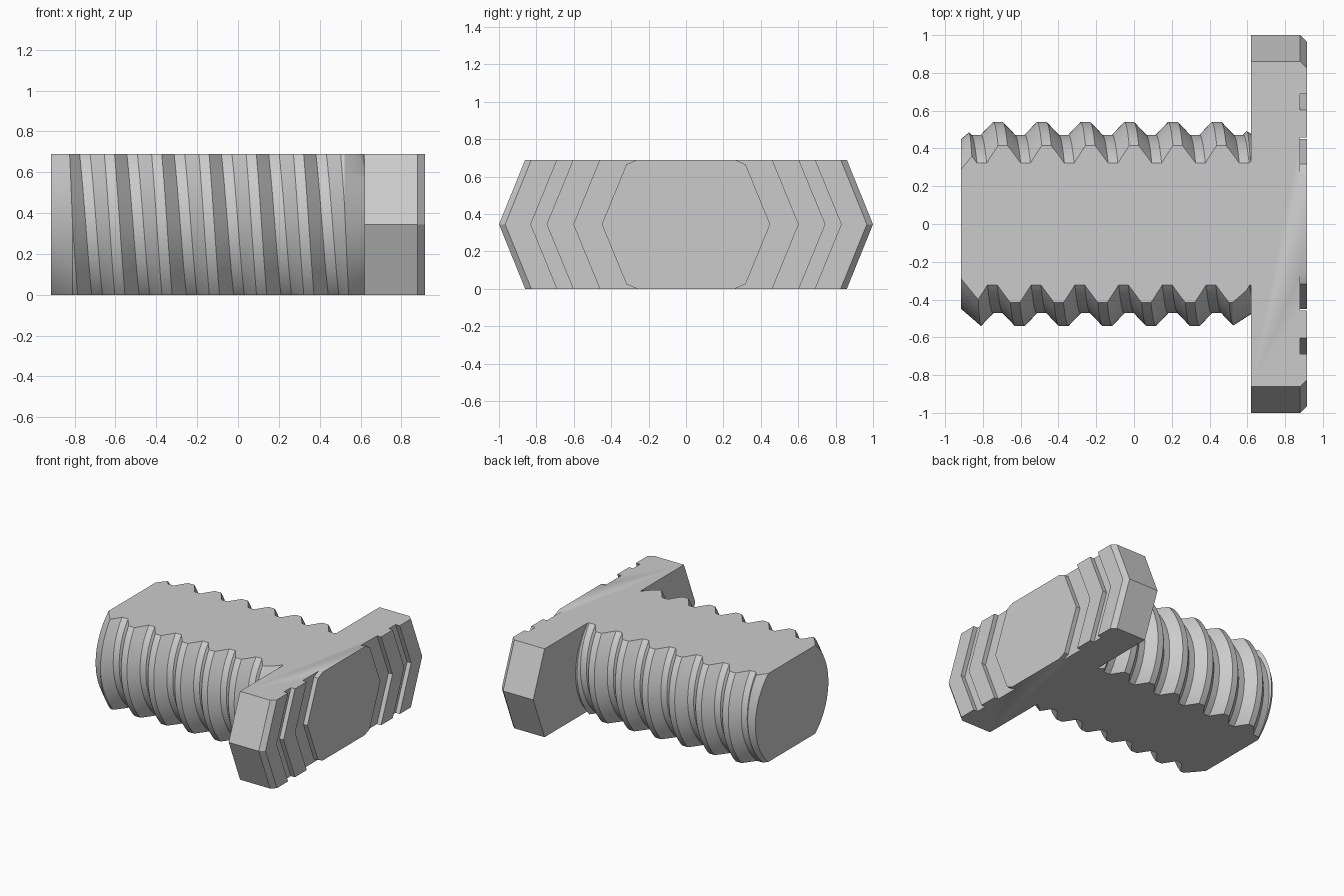
import bpy, bmesh, math
from mathutils import Vector

cube = bpy.data.objects.get("Cube")
if cube:
    bpy.data.objects.remove(cube, do_unlink=True)

H = 0.69                  # height between the two flats
MID = H / 2
X0, X1, XF = -0.915, 0.62, 0.88   # shaft tip, back of head, groove floor
END = 0.915               # outer face of head
PITCH, ROOT, CREST = 0.2315, 0.472, 0.54

grey = bpy.data.materials.new("light grey")
grey.use_nodes = True
COLOUR = (0.6, 0.6, 0.6, 1)
grey.diffuse_color = COLOUR
grey.node_tree.nodes["Principled BSDF"].inputs["Base Color"].default_value = COLOUR


def to_object(bm, name):
    bmesh.ops.recalc_face_normals(bm, faces=bm.faces[:])
    mesh = bpy.data.meshes.new(name)
    bm.to_mesh(mesh)
    bm.free()
    mesh.materials.append(grey)
    obj = bpy.data.objects.new(name, mesh)
    bpy.context.collection.objects.link(obj)
    return obj


def loft(rings, name):
    """Solid skinned through closed rings of equal point count."""
    bm = bmesh.new()
    rows = [[bm.verts.new(p) for p in ring] for ring in rings]
    n = len(rows[0])
    for a, b in zip(rows, rows[1:]):
        for i in range(n):
            bm.faces.new((a[i], a[(i + 1) % n], b[(i + 1) % n], b[i]))
    bm.faces.new(rows[0])
    bm.faces.new(rows[-1])
    return to_object(bm, name)


def boolean(obj, cutter, operation):
    mod = obj.modifiers.new(operation, 'BOOLEAN')
    mod.operation, mod.object, mod.solver = operation, cutter, 'EXACT'
    cutter.hide_render = True
    bpy.ops.object.select_all(action='DESELECT')
    bpy.context.view_layer.objects.active = obj
    obj.select_set(True)
    bpy.ops.object.modifier_apply(modifier=mod.name)
    bpy.data.objects.remove(cutter, do_unlink=True)


def circle(x, r, n=96):
    return [(x, r * math.cos(t), MID + r * math.sin(t))
            for t in (2 * math.pi * k / n for k in range(n))]


# Helical thread: trapezoid profile swept around the x axis
def helix(n=96, turns=10):
    profile = [(-0.025, CREST), (0.025, CREST), (0.09, ROOT), (PITCH - 0.09, ROOT)]
    rows = [(-0.72 - 2 * PITCH + k * PITCH + dx, r)
            for k in range(turns) for dx, r in profile]
    bm = bmesh.new()
    grid = []
    for j in range(n):
        t = 2 * math.pi * j / n
        grid.append([bm.verts.new((x + PITCH * j / n, r * math.cos(t), MID + r * math.sin(t)))
                     for x, r in rows])
    for j in range(n):
        nxt, shift = (j + 1) % n, 4 if j == n - 1 else 0
        for i in range(len(rows) - 1 - shift):
            bm.faces.new((grid[j][i], grid[j][i + 1],
                          grid[nxt][i + 1 + shift], grid[nxt][i + shift]))
    # close both ends with fans to the axis
    open_edges = [e for e in bm.edges if e.is_boundary]
    tips = {s: bm.verts.new((s * 1.8, 0, MID)) for s in (-1, 1)}
    for e in open_edges:
        a, b = e.verts
        bm.faces.new((a, b, tips[-1 if a.co.x < 0 else 1]))
    return to_object(bm, "threaded_shaft")


# Envelope: chamfered tip, thread run-out, flat top and bottom
def envelope():
    bm = bmesh.new()
    for x, r in ((X0, 0.45), (-0.787, 0.56), (0.49, 0.56), (X1, 0.477)):
        for p in circle(x, r):
            bm.verts.new(p)
    bmesh.ops.convex_hull(bm, input=bm.verts[:])
    for z, up in ((0, -1), (H, 1)):
        cut = bmesh.ops.bisect_plane(bm, geom=bm.verts[:] + bm.edges[:] + bm.faces[:],
                                     plane_co=(0, 0, z), plane_no=(0, 0, up), clear_outer=True)
        edges = [e for e in cut["geom_cut"] if isinstance(e, bmesh.types.BMEdge)]
        bmesh.ops.edgeloop_fill(bm, edges=edges)
    return to_object(bm, "shaft_envelope")


shaft = helix()
boolean(shaft, envelope(), 'INTERSECT')


# Head: pointed bar with chamfered ends
def head_ring(x, inset):
    pts = [(0.86, 0), (1, MID), (0.86, H), (-0.86, H), (-1, MID), (-0.86, 0)]
    return [(x, y - math.copysign(inset, y), z) for y, z in pts]


head = loft([head_ring(X1, 0), head_ring(XF, 0), head_ring(END, 0.033)], "head")

# Chevron grooves across the outer face
LEAN = 0.41               # sideways lean of the chevrons per unit height
OVER = MID + 0.05         # grooves run past the flats


def chevron(y, dz):
    return (y - LEAN * abs(dz), MID + dz)


outer = [chevron(0.83, -OVER), chevron(0.83, 0), chevron(0.83, OVER),
         chevron(0.745, OVER), chevron(0.745, 0), chevron(0.745, -OVER)]
inner = [chevron(0.60, -OVER), chevron(0.60, 0), chevron(0.60, OVER),
         (0.14, MID + OVER), (0.26, H), chevron(0.45, 0.32),
         chevron(0.45, 0), chevron(0.45, -0.32), (0.26, 0), (0.14, MID - OVER)]
for side in (-1, 1):
    for shape in (outer, inner):
        rings = [[(x, side * y, z) for y, z in shape] for x in (XF, 1.0)]
        boolean(head, loft(rings, "groove_cutter"), 'DIFFERENCE')

# Tidy coplanar faces and shade
for obj in (shaft, head):
    bm = bmesh.new()
    bm.from_mesh(obj.data)
    bmesh.ops.remove_doubles(bm, verts=bm.verts[:], dist=0.0001)
    bmesh.ops.dissolve_limit(bm, angle_limit=math.radians(0.1),
                             verts=bm.verts[:], edges=bm.edges[:])
    bm.to_mesh(obj.data)
    bm.free()
    bpy.ops.object.select_all(action='DESELECT')
    obj.select_set(True)
    bpy.context.view_layer.objects.active = obj
    bpy.ops.object.shade_smooth_by_angle(angle=math.radians(25))
